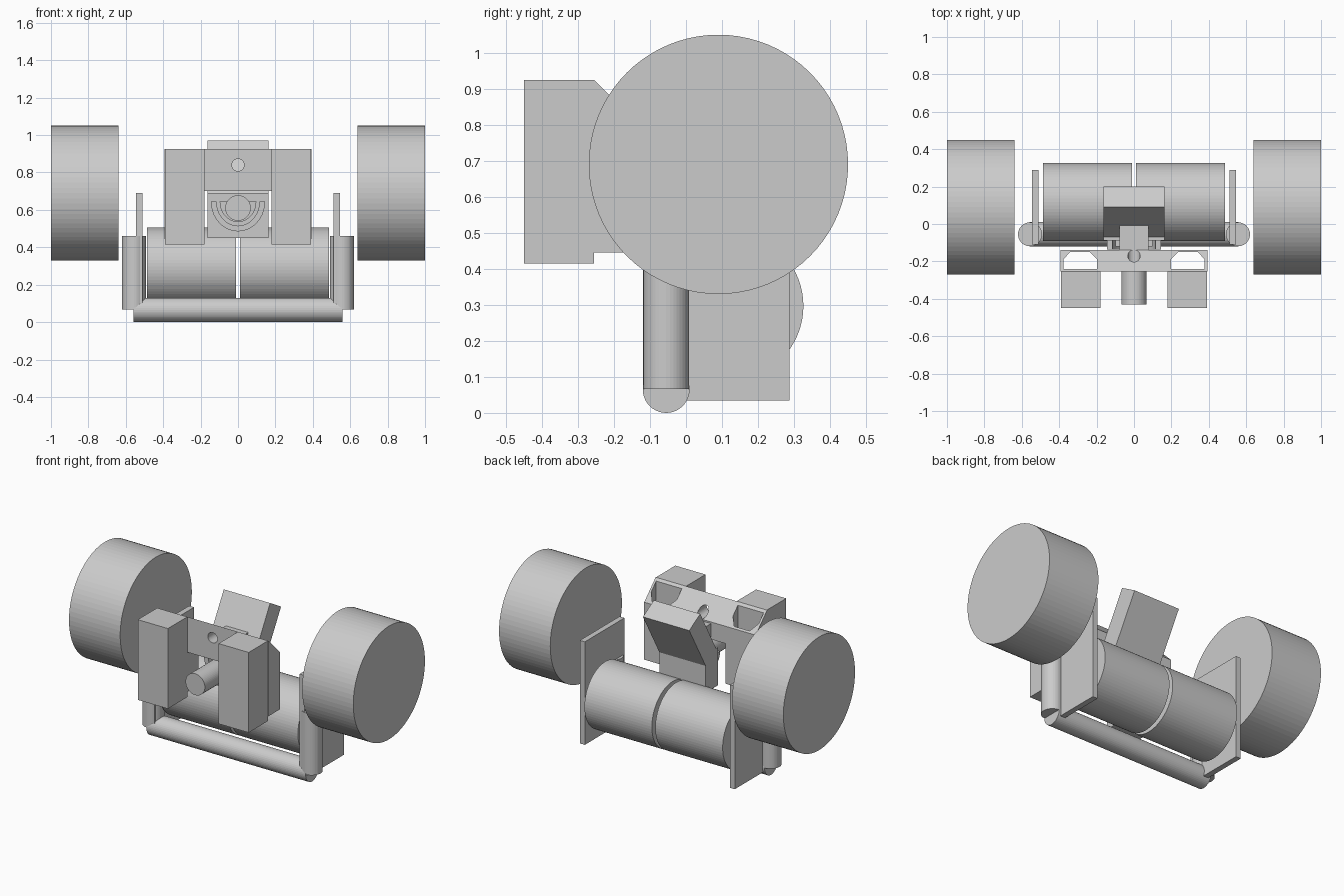
import bpy, bmesh, math
from mathutils import Matrix, Vector

cube = bpy.data.objects.get("Cube")
if cube:
    bpy.data.objects.remove(cube, do_unlink=True)

grey = bpy.data.materials.new("plain_grey")
grey.use_nodes = True
grey.diffuse_color = (0.6, 0.6, 0.6, 1)
grey.node_tree.nodes["Principled BSDF"].inputs["Base Color"].default_value = (0.6, 0.6, 0.6, 1)


def finish(name, bm):
    bmesh.ops.recalc_face_normals(bm, faces=bm.faces)
    mesh = bpy.data.meshes.new(name)
    bm.to_mesh(mesh)
    bm.free()
    mesh.materials.append(grey)
    ob = bpy.data.objects.new(name, mesh)
    bpy.context.collection.objects.link(ob)
    return ob


def prism(name, outline, axis, lo, hi):
    """Extrude a 2D outline along an axis; outline uses the other two axes in order."""
    bm = bmesh.new()
    verts = []
    for p in outline:
        co = list(p)
        co.insert("xyz".index(axis), lo)
        verts.append(bm.verts.new(co))
    face = bm.faces.new(verts)
    new = bmesh.ops.extrude_face_region(bm, geom=[face])["geom"]
    shift = Vector((0, 0, 0))
    shift["xyz".index(axis)] = hi - lo
    bmesh.ops.translate(bm, vec=shift, verts=[v for v in new if isinstance(v, bmesh.types.BMVert)])
    return finish(name, bm)


def box(name, x, y, z):
    return prism(name, [(x[0], y[0]), (x[1], y[0]), (x[1], y[1]), (x[0], y[1])], "z", *z)


def rod(name, axis, center, radius, lo, hi, sides=64):
    ring = [(center[0] + radius * math.cos(math.tau * i / sides),
             center[1] + radius * math.sin(math.tau * i / sides)) for i in range(sides)]
    return prism(name, ring, axis, lo, hi)


def cut(ob, cutters):
    """Subtract the cutters, bake the result and delete them."""
    for c in cutters:
        c.hide_render = True
        mod = ob.modifiers.new("cut", "BOOLEAN")
        mod.operation, mod.solver, mod.object = "DIFFERENCE", "EXACT", c
    bpy.context.view_layer.update()
    dg = bpy.context.evaluated_depsgraph_get()
    mesh = bpy.data.meshes.new_from_object(ob.evaluated_get(dg))
    ob.modifiers.clear()
    ob.data = mesh
    for c in cutters:
        bpy.data.objects.remove(c, do_unlink=True)


def span(side, a, b):
    return sorted((side * a, side * b))


# Parts that come in left and right pairs
for side, label in ((1, "left"), (-1, "right")):
    rod(label + "_wheel", "x", (0.09, 0.69), 0.36, *span(side, 0.64, 1.0), sides=80)
    rod(label + "_drum", "x", (0.117, 0.297), 0.209, *span(side, 0.012, 0.486), sides=72)
    box(label + "_side_plate", span(side, 0.51, 0.545), (-0.11, 0.288), (0.035, 0.69))
    rod(label + "_bumper_post", "z", (side * 0.556, -0.055), 0.064, 0.067, 0.46, sides=40)
    box(label + "_front_block", span(side, 0.178, 0.39), (-0.45, -0.255), (0.415, 0.925))

# Bumper tube across the bottom
rod("bumper_tube", "x", (-0.055, 0.065), 0.065, -0.56, 0.56, sides=40)

# Mounting bracket: two wings joined by a beam
half = [(0.18, 0.70), (0.18, 0.445), (0.392, 0.445), (0.392, 0.925)]
bracket = prism("mounting_bracket", half + [(-x, z) for x, z in reversed(half)], "y", -0.255, -0.14)
cutters = [
    prism("slope_cutter", [(-0.255, 0.925), (-0.10, 0.77), (-0.10, 1.0), (-0.255, 1.0)], "x", -0.5, 0.5),
    rod("hole_cutter", "y", (0, 0.84), 0.033, -0.3, -0.1, sides=32),
]
wing_hole = [(0.197, -0.24), (0.378, -0.24), (0.378, -0.19), (0.342, -0.15), (0.235, -0.15), (0.197, -0.19)]
for side in (1, -1):
    cutters.append(prism("wing_cutter", [(side * x, y) for x, y in wing_hole], "z", 0.3, 1.1))
cut(bracket, cutters)

# Neck rising into a head that leans backwards
neck = [(-0.088, 0.45), (-0.088, 0.69), (-0.07, 0.69), (0.09, 0.972), (0.2, 0.908), (0.035, 0.62), (0.035, 0.45)]
prism("leaning_head", neck, "x", -0.163, 0.163)
box("head_link", (-0.078, 0.078), (-0.141, 0.02), (0.70, 0.80))

# Forward spout with its cradle
rod("front_spout", "y", (0, 0.61), 0.068, -0.43, -0.08, sides=48)


def bowl(rx, rz, steps=20):
    return [(rx * math.cos(math.pi * i / steps), 0.645 - rz * math.sin(math.pi * i / steps))
            for i in range(steps + 1)]


prism("cradle_rim", bowl(0.145, 0.16) + bowl(0.115, 0.13)[::-1], "y", -0.135, -0.085)
prism("cradle_plate", bowl(0.098, 0.11), "y", -0.12, -0.085)
